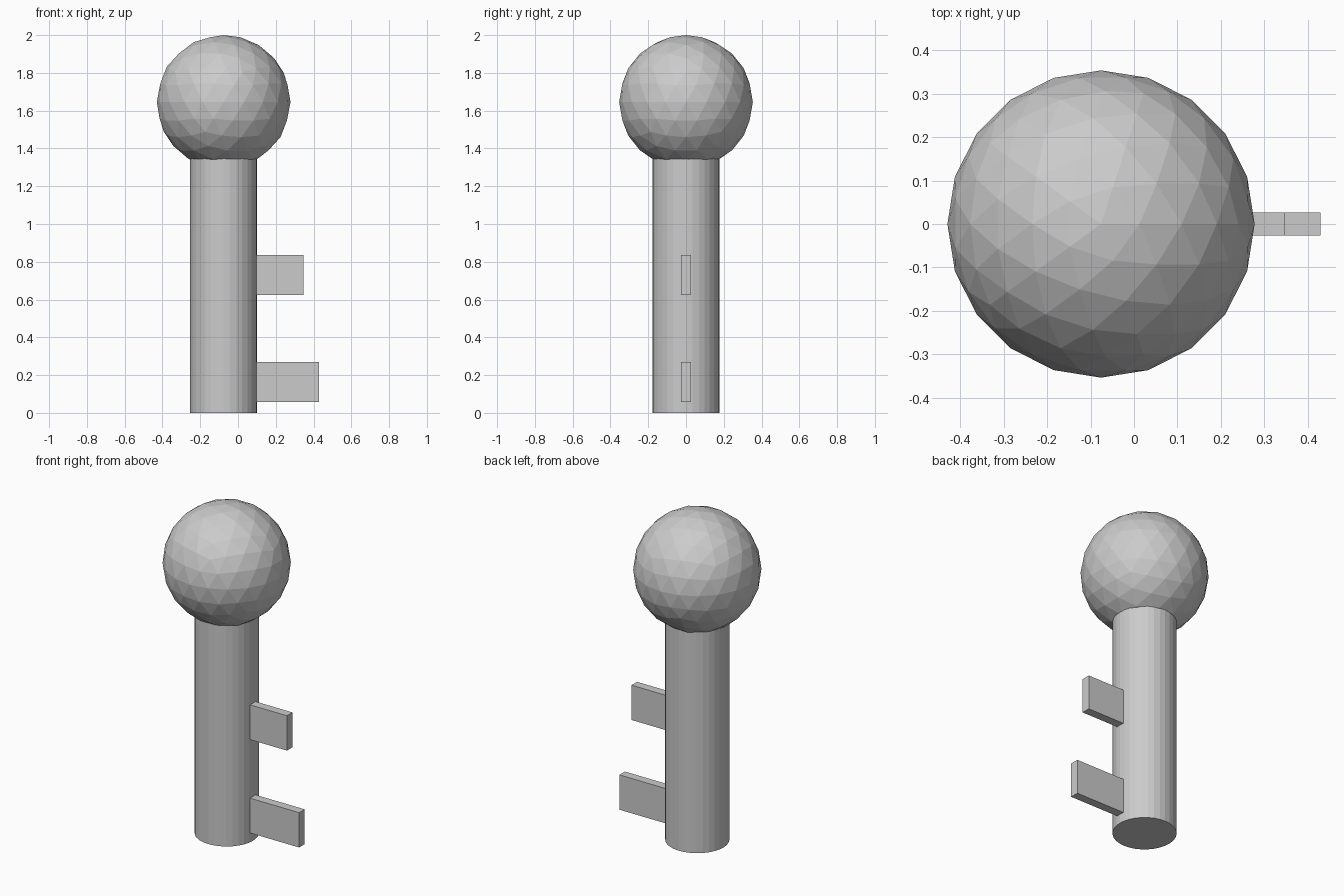
import bpy

if "Cube" in bpy.data.objects:
    bpy.data.objects.remove(bpy.data.objects["Cube"])

AXIS_X = -0.076   # shared axis of shaft and knob
HEAD_R = 0.354
SHAFT_R = 0.177


def box(name, x0, x1, z0, z1, thickness):
    """Axis-aligned block centred on y = 0."""
    bpy.ops.mesh.primitive_cube_add(size=1, location=((x0 + x1) / 2, 0, (z0 + z1) / 2))
    ob = bpy.context.object
    ob.name = name
    ob.scale = (x1 - x0, thickness, z1 - z0)
    bpy.ops.object.transform_apply(location=False, rotation=False, scale=True)
    return ob


# Faceted ball at the top
bpy.ops.mesh.primitive_ico_sphere_add(subdivisions=3, radius=HEAD_R,
                                      location=(AXIS_X, 0, 2 - HEAD_R))
bpy.context.object.name = "key_head"

# Round shaft, running slightly into the ball
shaft_h = 1.41
bpy.ops.mesh.primitive_cylinder_add(vertices=32, radius=SHAFT_R, depth=shaft_h,
                                    location=(AXIS_X, 0, shaft_h / 2))
bpy.context.object.name = "key_shaft"

# Flat teeth on the right side: outer end and bottom height
for name, x_end, z0 in (("upper_tooth", 0.348, 0.625), ("lower_tooth", 0.43, 0.057)):
    box(name, 0.07, x_end, z0, z0 + 0.212, 0.053)
